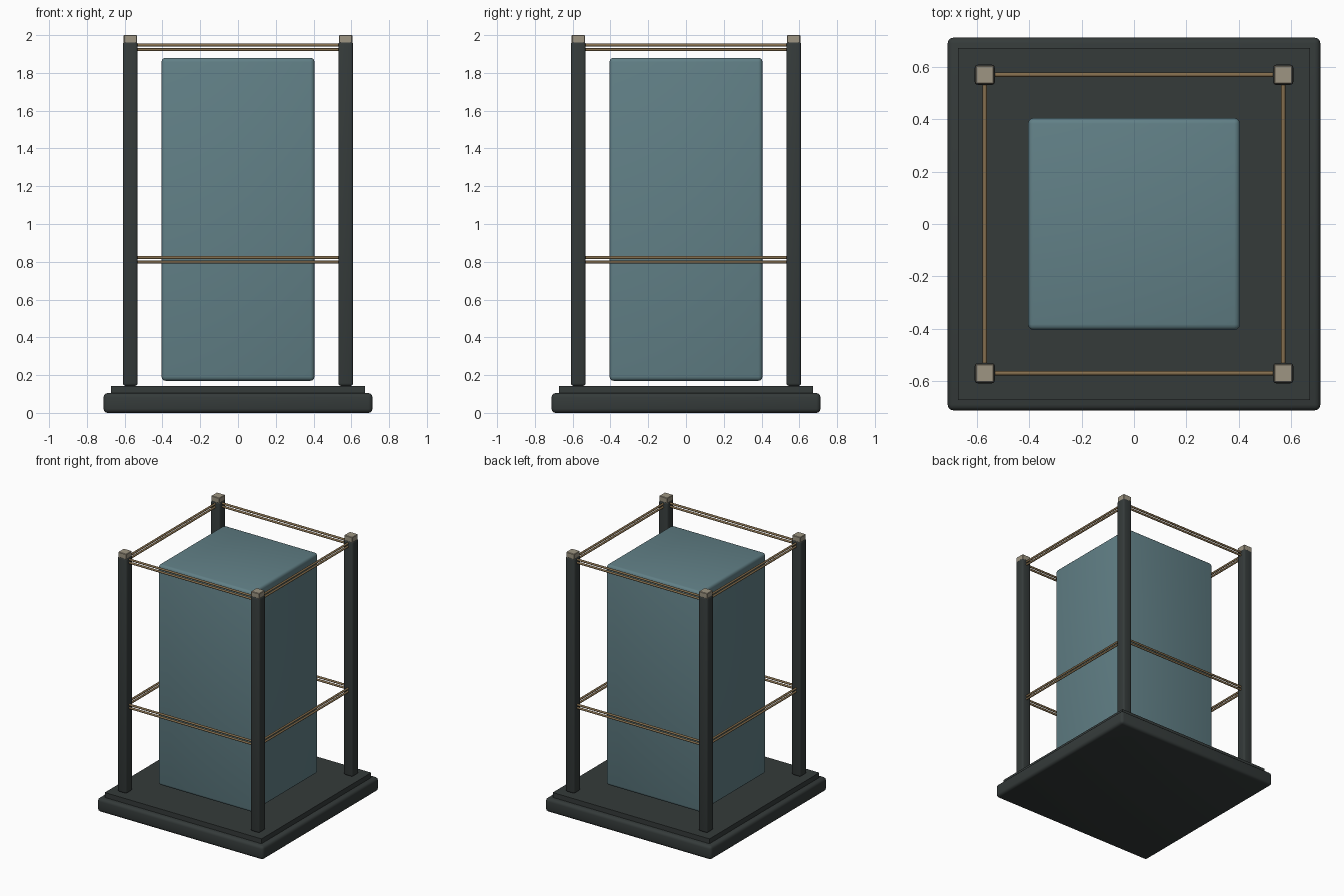
import bpy
import math

cube = bpy.data.objects.get("Cube")
if cube:
    bpy.data.objects.remove(cube, do_unlink=True)


def make_material(name, rgb):
    mat = bpy.data.materials.new(name)
    mat.use_nodes = True
    colour = (*rgb, 1.0)
    mat.diffuse_color = colour
    mat.node_tree.nodes["Principled BSDF"].inputs["Base Color"].default_value = colour
    return mat


dark = make_material("dark slate", (0.035, 0.043, 0.042))
blue = make_material("muted blue", (0.12, 0.215, 0.24))
brass = make_material("aged brass", (0.23, 0.155, 0.075))
stone = make_material("pale stone", (0.34, 0.30, 0.225))


def box(name, x, y, half, bottom, top, bevel, mat, segments=3):
    """Square upright box with rounded edges."""
    bpy.ops.mesh.primitive_cube_add(size=1, location=(x, y, (bottom + top) / 2))
    obj = bpy.context.object
    obj.name = name
    obj.scale = (half * 2, half * 2, top - bottom)
    bpy.ops.object.transform_apply(location=False, rotation=False, scale=True)
    obj.data.materials.append(mat)
    if bevel:
        mod = obj.modifiers.new("rounded edges", "BEVEL")
        mod.width = bevel
        mod.segments = segments
        bpy.ops.object.modifier_apply(modifier=mod.name)
        bpy.ops.object.shade_smooth_by_angle(angle=math.radians(35))
    return obj


def rod(name, x, y, z, along_x):
    """Thin horizontal rod between two posts."""
    turn = (0, math.pi / 2, 0) if along_x else (math.pi / 2, 0, 0)
    bpy.ops.mesh.primitive_cylinder_add(vertices=12, radius=0.008, depth=SPAN * 2,
                                        location=(x, y, z), rotation=turn)
    obj = bpy.context.object
    obj.name = name
    obj.data.materials.append(brass)
    bpy.ops.object.shade_smooth_by_angle(angle=math.radians(35))


SPAN = 0.57

# Stepped base
box("base_slab", 0, 0, 0.712, 0, 0.105, 0.022, dark)
box("base_step", 0, 0, 0.672, 0.10, 0.143, 0, dark)

# Central block, held just clear of the base
box("central_block", 0, 0, 0.405, 0.17, 1.88, 0.022, blue)

# Corner posts with caps
for side, x in (("left", SPAN), ("right", -SPAN)):
    for end, y in (("front", -SPAN), ("back", SPAN)):
        box(f"{end}_{side}_post", x, y, 0.039, 0.143, 1.966, 0.014, dark)
        box(f"{end}_{side}_cap", x, y, 0.035, 1.95, 2.0, 0.003, stone, 1)

# Paired rods around the frame at two heights
for level, z in (("lower", 0.81), ("upper", 1.935)):
    for place, dz in (("under", -0.012), ("over", 0.012)):
        rod(f"front_{level}_rod_{place}", 0, -SPAN, z + dz, True)
        rod(f"back_{level}_rod_{place}", 0, SPAN, z + dz, True)
        rod(f"left_{level}_rod_{place}", SPAN, 0, z + dz, False)
        rod(f"right_{level}_rod_{place}", -SPAN, 0, z + dz, False)
